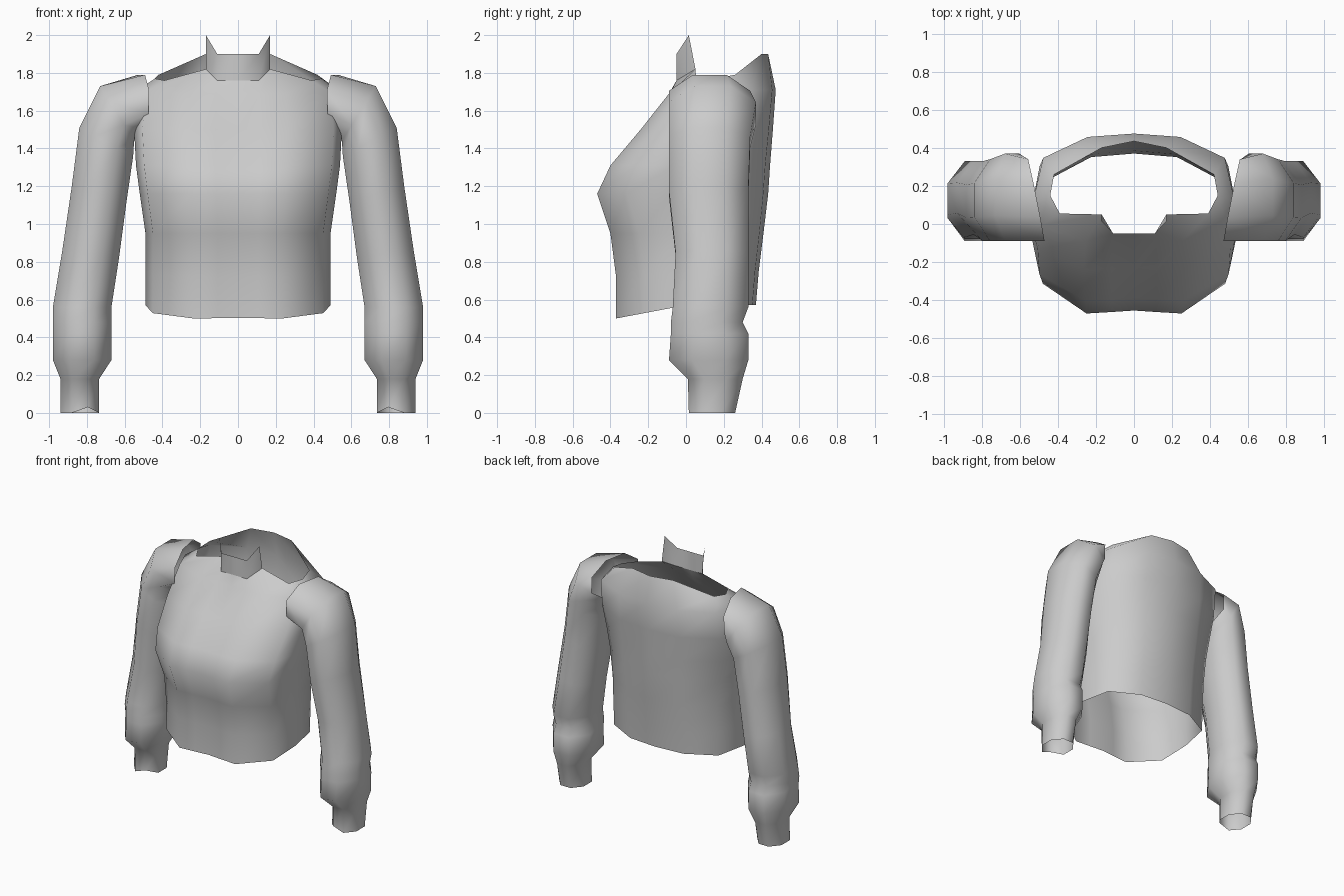
import bpy
import math

default_cube = bpy.data.objects.get("Cube")
if default_cube:
    bpy.data.objects.remove(default_cube, do_unlink=True)

# One plain cloth colour
cloth = bpy.data.materials.new("light grey cloth")
cloth.use_nodes = True
cloth.diffuse_color = (0.6, 0.6, 0.6, 1)
cloth.node_tree.nodes["Principled BSDF"].inputs["Base Color"].default_value = cloth.diffuse_color


def loft(name, rings, closed=True):
    """Skin a list of equal-length rings with an open-ended smooth surface."""
    count = len(rings[0])
    points = [point for ring in rings for point in ring]
    faces = []
    for level in range(len(rings) - 1):
        for column in range(count if closed else count - 1):
            following = (column + 1) % count
            low, high = level * count, (level + 1) * count
            faces.append((low + column, low + following, high + following, high + column))
    mesh = bpy.data.meshes.new(name)
    mesh.from_pydata(points, [], faces)
    mesh.materials.append(cloth)
    for face in mesh.polygons:
        face.use_smooth = True
    part = bpy.data.objects.new(name, mesh)
    bpy.context.collection.objects.link(part)
    return part


def mirrored(half):
    """Complete a half ring running from front centre to back centre."""
    return half + [(-x, y, z) for x, y, z in reversed(half[1:-1])]


# Torso: half section outline, sideways and front-to-back, scaled at each height
section = [(0, -0.96), (0.22, -0.98), (0.48, -1), (0.92, -0.6),
           (1, 0), (0.9, 0.64), (0.46, 0.95), (0, 1)]


def torso_ring(height, width, front, middle, back, tilt):
    half = []
    for across, depth in section:
        reach = middle - front if depth < 0 else back - middle
        half.append((across * width, middle + depth * reach,
                     height + tilt * min(1, depth + 1)))
    return mirrored(half)


# height, half width, front, middle, back, rise towards the back
torso_levels = [
    (0.5, 0.49, -0.37, 0, 0.37, 0.07),
    (0.72, 0.49, -0.37, 0, 0.385, 0.03),
    (0.95, 0.49, -0.4, -0.02, 0.41, 0),
    (1.16, 0.52, -0.47, -0.08, 0.435, 0),
    (1.31, 0.54, -0.4, -0.06, 0.445, 0),
    (1.5, 0.55, -0.24, 0.03, 0.46, 0),
    (1.69, 0.53, -0.09, 0.12, 0.475, 0.02),
]
neckline = [(0, -0.05, 1.76), (0.11, -0.05, 1.76), (0.17, 0.05, 1.82),
            (0.39, 0.055, 1.76), (0.44, 0.15, 1.77), (0.42, 0.26, 1.79),
            (0.17, 0.4, 1.9), (0, 0.435, 1.9)]
loft("torso", [torso_ring(*level) for level in torso_levels] + [mirrored(neckline)])

# Front collar with two pointed tips
collar_top = [(0, -0.05, 1.9), (0.11, -0.05, 1.9), (0.17, 0.015, 2)]


def both_sides(half):
    return [(-x, y, z) for x, y, z in reversed(half[1:])] + half


loft("front_collar", [both_sides(neckline[:3]), both_sides(collar_top)], closed=False)

# Sleeves: outer x and z, inner x and z, front y, back y, sideways skew
sleeve_levels = [
    (0.51, 1.79, 0.52, 1.5, -0.09, 0.34, 0.2),
    (0.73, 1.73, 0.55, 1.44, -0.09, 0.37, 0),
    (0.84, 1.51, 0.555, 1.36, -0.09, 0.34, 0),
    (0.88, 1.2, 0.59, 1.12, -0.09, 0.33, 0),
    (0.93, 0.86, 0.63, 0.82, -0.055, 0.33, 0),
    (0.98, 0.56, 0.67, 0.56, -0.07, 0.33, 0),
    (0.98, 0.48, 0.67, 0.48, -0.08, 0.3, 0),
    (0.98, 0.42, 0.67, 0.42, -0.08, 0.33, 0),
    (0.98, 0.28, 0.67, 0.28, -0.09, 0.33, 0),
    (0.94, 0.18, 0.735, 0.18, 0.01, 0.3, 0),
    (0.94, 0, 0.735, 0, 0.015, 0.26, 0),
]


def sleeve_ring(side, outer_x, outer_z, inner_x, inner_z, front, back, skew):
    ring = []
    for step in range(8):
        angle = math.radians(45 * step + 22.5)
        # Flat-sided octagon reaching the full width and depth
        across = math.cos(angle) / math.cos(math.pi / 8)
        depth = math.sin(angle) / math.cos(math.pi / 8)
        blend = (1 + across) / 2
        y = (front + back) / 2 + depth * (back - front) / 2
        x = inner_x + (outer_x - inner_x) * blend + skew * depth * (back - front) / 2
        z = inner_z + (outer_z - inner_z) * blend
        ring.append((side * x, y, z))
    return ring


for name, side in (("left_sleeve", 1), ("right_sleeve", -1)):
    rings = [sleeve_ring(side, *level) for level in sleeve_levels]
    # Small notch at the front of the cuff
    notch = 5
    x, y, z = rings[-1][notch]
    rings[-1][notch] = (x, y, z + 0.03)
    loft(name, rings[::-1] if side > 0 else rings)
